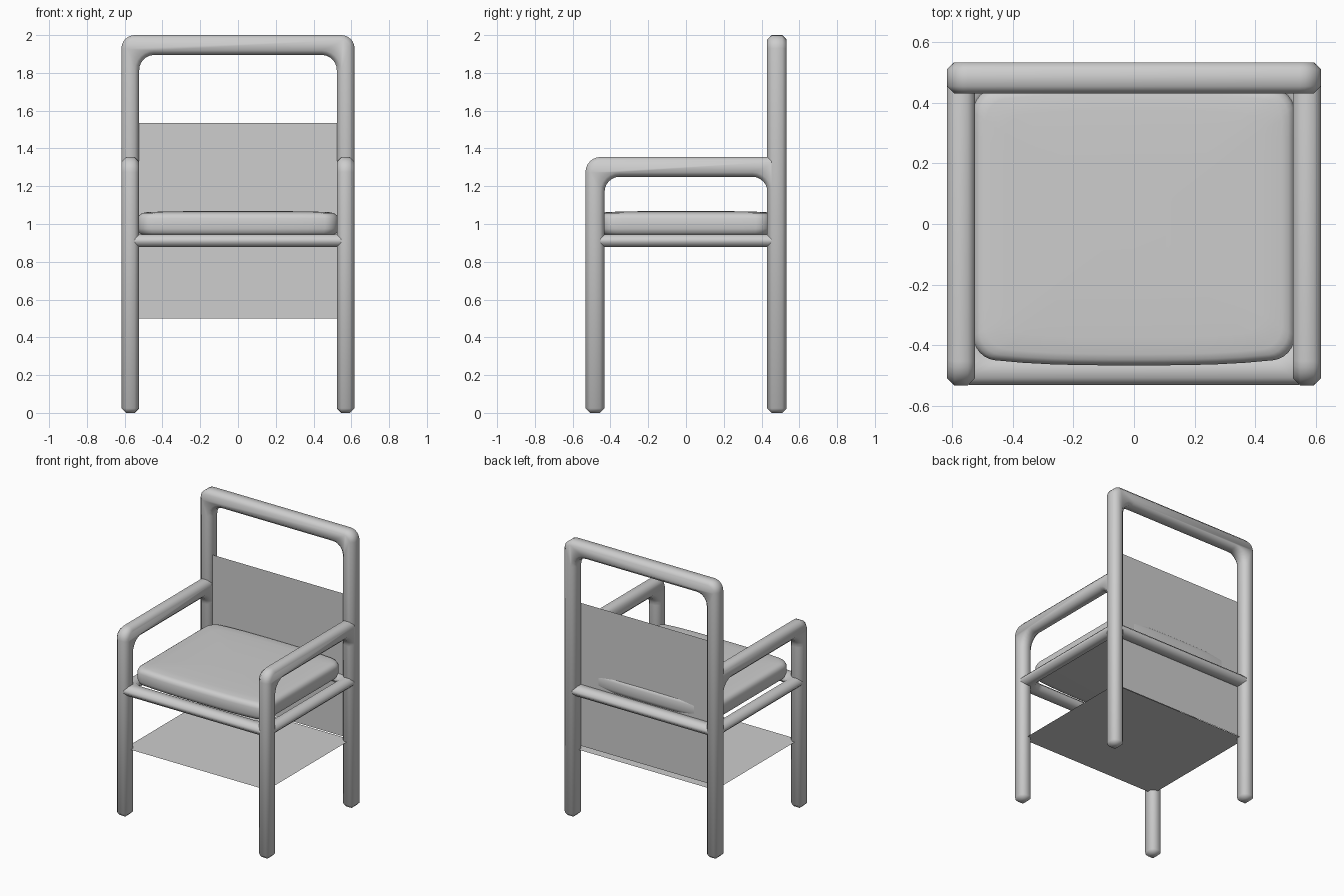
import bpy, bmesh, math
from mathutils import Vector

cube = bpy.data.objects.get("Cube")
if cube:
    bpy.data.objects.remove(cube, do_unlink=True)

grey = bpy.data.materials.new("light grey")
grey.use_nodes = True
colour = (0.61, 0.61, 0.61, 1)
grey.diffuse_color = colour
grey.node_tree.nodes["Principled BSDF"].inputs["Base Color"].default_value = colour


def rounded(corners, steps=6):
    """Outline from right-angled (a, b, radius) corners."""
    out = []
    for i, (a, b, r) in enumerate(corners):
        p = Vector((a, b))
        if r == 0:
            out.append(p)
            continue
        d1 = (Vector(corners[i - 1][:2]) - p).normalized()
        d2 = (Vector(corners[(i + 1) % len(corners)][:2]) - p).normalized()
        c = p + r * (d1 + d2)
        for k in range(steps + 1):
            t = math.pi / 2 * k / steps
            out.append(c - r * (d2 * math.cos(t) + d1 * math.sin(t)))
    return out


def box(a, b0, b1, r=0):
    return rounded([(-a, b0, r), (a, b0, r), (a, b1, r), (-a, b1, r)])


def arch(outer, inner, top, under, r_out, r_in):
    """Upside-down U standing on the floor."""
    return rounded([(-outer, 0, 0), (-outer, top, r_out), (outer, top, r_out), (outer, 0, 0),
                    (inner, 0, 0), (inner, under, r_in), (-inner, under, r_in), (-inner, 0, 0)])


def finish(name, bm, smooth):
    for f in bm.faces:
        f.smooth = smooth
    mesh = bpy.data.meshes.new(name)
    bm.to_mesh(mesh)
    bm.free()
    mesh.materials.append(grey)
    bpy.context.collection.objects.link(bpy.data.objects.new(name, mesh))


def slab(name, outline, axis, low, high, soft=0.0, hole=None):
    """Extrude an outline, with an optional hole, and chamfer its sharp edges."""
    def place(p, d):
        v = [p[0], p[1]]
        v.insert("xyz".index(axis), d)
        return v
    bm = bmesh.new()
    rim = [bm.verts.new(place(p, low)) for p in outline]
    if hole:
        inner = [bm.verts.new(place(p, low)) for p in hole]
        for i in range(len(rim)):
            bm.faces.new((rim[i - 1], rim[i], inner[i], inner[i - 1]))
    else:
        bm.faces.new(rim)
    if high > low:
        geom = bmesh.ops.extrude_face_region(bm, geom=bm.faces[:], use_keep_orig=True)["geom"]
        move = Vector(place((0, 0), high - low))
        bmesh.ops.translate(bm, vec=move, verts=[g for g in geom if isinstance(g, bmesh.types.BMVert)])
        bmesh.ops.recalc_face_normals(bm, faces=bm.faces[:])
    if soft:
        sharp = [e for e in bm.edges if e.calc_face_angle(0) > math.radians(40)]
        bmesh.ops.bevel(bm, geom=sharp, offset=soft, offset_type='OFFSET', segments=1,
                        affect='EDGES', clamp_overlap=False)
    finish(name, bm, soft > 0)


def loft(name, outline, levels):
    """Stack scaled copies of an outline at (scale, height) levels."""
    bm = bmesh.new()
    rings = [[bm.verts.new((p.x * s, p.y * s, z)) for p in outline] for s, z in levels]
    for a, b in zip(rings, rings[1:]):
        for i in range(len(a)):
            bm.faces.new((a[i - 1], a[i], b[i], b[i - 1]))
    bm.faces.new(rings[0][::-1])
    bm.faces.new(rings[-1])
    finish(name, bm, True)


OUT, IN = 0.617, 0.523      # outer and inner half width of the frame
DEEP, NEAR = 0.533, 0.43    # outer and inner half depth of the frame
SOFT = 0.024

# Back legs and top rail as one arch
slab("back_frame", arch(OUT, IN, 2, 1.895, 0.07, 0.08), "y", NEAR, DEEP, SOFT)

# Armrest arches with their legs
arm = arch(DEEP - 0.001, NEAR + 0.001, 1.355, 1.25, 0.08, 0.08)
for side, x0, x1 in (("right", -OUT, -IN), ("left", IN, OUT)):
    slab(side + "_arm_frame", arm, "x", x0 + 0.001, x1 - 0.001, SOFT)

# Seat rails as one ring with rounded corners
slab("seat_rail", box(OUT - 0.002, -DEEP + 0.002, DEEP - 0.002, 0.08), "z", 0.878, 0.945, SOFT,
     hole=box(IN, -NEAR, NEAR, 0.08))

# Softly crowned seat cushion with bowed front and back edges
W, D = 0.53, 0.44
corners = box(W, -D, D, 0.07)
bowed = []
for i, p in enumerate(corners):
    q = corners[(i + 1) % len(corners)]
    n = 10 if (q - p).length > 0.2 else 1
    for k in range(n):
        v = p.lerp(q, k / n)
        bulge = 0.026 * (1 - abs(v.x / W) ** 3) * v.y / D
        bowed.append(Vector((v.x, v.y + bulge)))
loft("seat_cushion", bowed,
     [(0.9, 0.943), (0.96, 0.944), (0.985, 0.952), (1, 0.975), (1, 1.03), (0.985, 1.047),
      (0.96, 1.057), (0.92, 1.062), (0.8, 1.065), (0.5, 1.068), (0.2, 1.069)])

# Thin back sheet and lower sheet, let into the middle of the legs
slab("back_sheet", box(0.57, 0.5, 1.535), "y", 0.456, 0.456)
slab("lower_sheet", box(0.57, -0.48, 0.48), "z", 0.48, 0.48)
